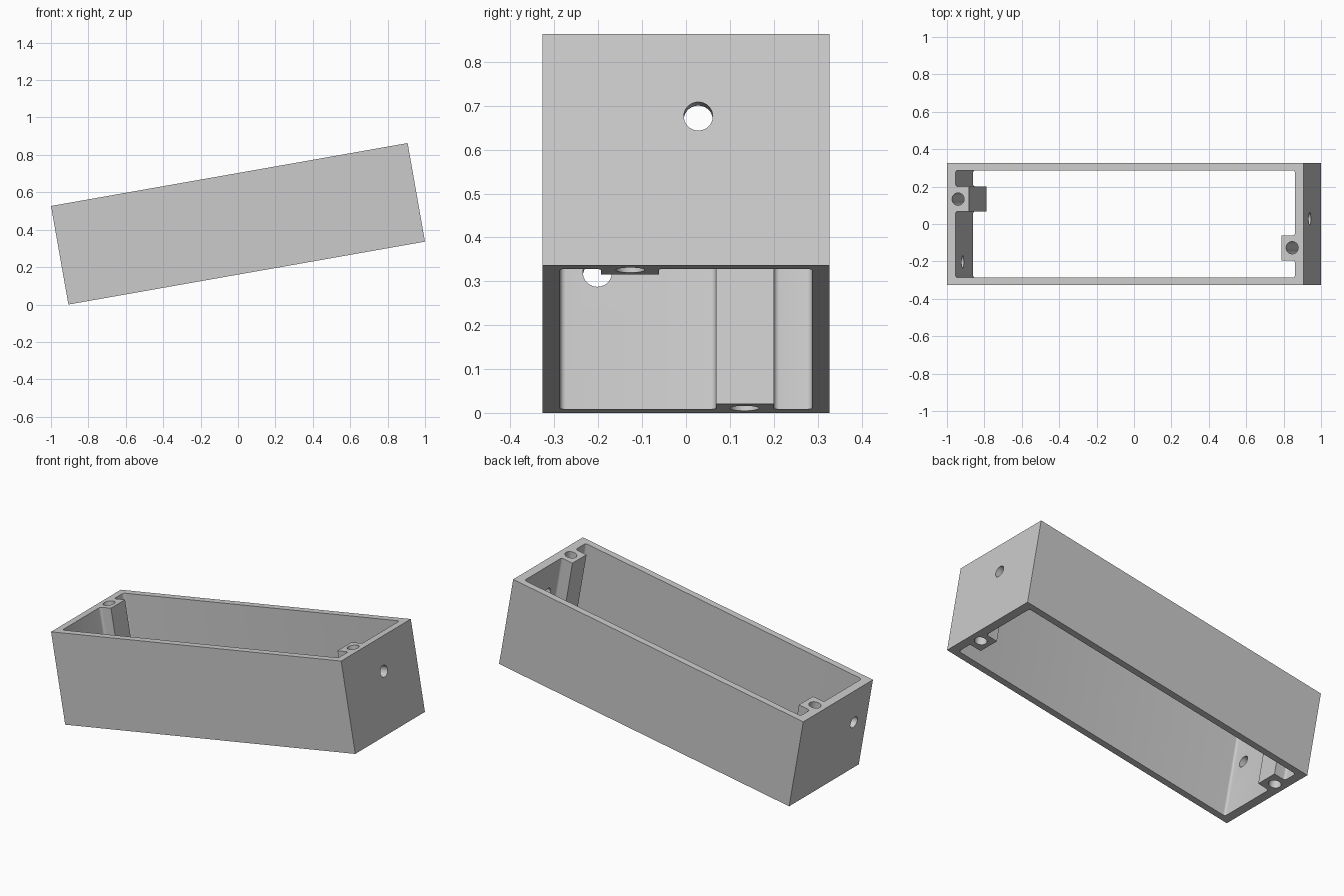
import bpy
import bmesh
import math
from mathutils import Matrix, Vector

if "Cube" in bpy.data.objects:
    bpy.data.objects.remove(bpy.data.objects["Cube"])

LENGTH, WIDTH, HEIGHT = 1.936, 0.654, 0.535
TILT = math.radians(10)

grey = bpy.data.materials.new("light grey")
grey.diffuse_color = (0.6, 0.6, 0.6, 1)
grey.use_nodes = True
grey.node_tree.nodes["Principled BSDF"].inputs["Base Color"].default_value = grey.diffuse_color


def make_object(name, bm):
    bmesh.ops.recalc_face_normals(bm, faces=bm.faces)
    mesh = bpy.data.meshes.new(name)
    bm.to_mesh(mesh)
    bm.free()
    mesh.materials.append(grey)
    obj = bpy.data.objects.new(name, mesh)
    bpy.context.collection.objects.link(obj)
    return obj


def fillet_profile(points, radius, steps=5):
    """Round the outward right-angle corners of a counter-clockwise outline."""
    out = []
    for i, p in enumerate(points):
        p = Vector(p)
        a = (p - Vector(points[i - 1])).normalized()
        b = (Vector(points[(i + 1) % len(points)]) - p).normalized()
        if a.x * b.y - a.y * b.x < 0:
            out.append(p)
            continue
        center = p - a * radius + b * radius
        for k in range(steps + 1):
            t = k / steps * math.pi / 2
            out.append(center - b * radius * math.cos(t) + a * radius * math.sin(t))
    return out


def prism(name, points, depth):
    bm = bmesh.new()
    face = bm.faces.new([bm.verts.new((p[0], p[1], -depth / 2)) for p in points])
    top = bmesh.ops.extrude_face_region(bm, geom=[face])["geom"]
    verts = [v for v in top if isinstance(v, bmesh.types.BMVert)]
    bmesh.ops.translate(bm, vec=(0, 0, depth), verts=verts)
    return make_object(name, bm)


def bore(name, location, depth, along_x=False):
    bm = bmesh.new()
    turn = Matrix.Rotation(math.pi / 2, 4, 'Y') if along_x else Matrix()
    bmesh.ops.create_cone(bm, cap_ends=True, segments=40, radius1=0.033,
                          radius2=0.033, depth=depth,
                          matrix=Matrix.Translation(location) @ turn)
    return make_object(name, bm)


# Outer block of the open frame
x, y = LENGTH / 2, WIDTH / 2
frame = prism("box_frame", [(-x, -y), (x, -y), (x, y), (-x, y)], HEIGHT)

# Inner opening, leaving a full-height screw boss at each end
ix, iy, boss = 0.921, 0.287, 0.849
opening = [(-ix, -iy), (ix, -iy),
           (ix, -0.194), (boss, -0.194), (boss, -0.062), (ix, -0.062),
           (ix, iy), (-ix, iy),
           (-ix, 0.2), (-boss, 0.2), (-boss, 0.068), (-ix, 0.068)]

cutters = [
    prism("opening_cutter", fillet_profile(opening, 0.013), 0.8),
    # Screw bores through the bosses
    bore("left_boss_bore", (-0.908, 0.133, 0), 0.8),
    bore("right_boss_bore", (0.906, -0.127, 0), 0.8),
    # Cable holes through the end walls
    bore("left_wall_hole", (-0.945, -0.202, 0.049), 0.12, True),
    bore("right_wall_hole", (0.945, 0.028, 0.0775), 0.12, True),
]

bpy.context.view_layer.objects.active = frame
frame.select_set(True)
for cutter in cutters:
    mod = frame.modifiers.new("cut", 'BOOLEAN')
    mod.operation = 'DIFFERENCE'
    mod.solver = 'EXACT'
    mod.object = cutter
    bpy.ops.object.modifier_apply(modifier=mod.name)
    bpy.data.objects.remove(cutter)

# Tilt the frame so that it rests on its lower left edge
rest = (LENGTH * math.sin(TILT) + HEIGHT * math.cos(TILT)) / 2
frame.data.transform(Matrix.Translation((0, 0, rest)) @ Matrix.Rotation(-TILT, 4, 'Y'))
bpy.ops.object.shade_smooth_by_angle(angle=math.radians(30))
